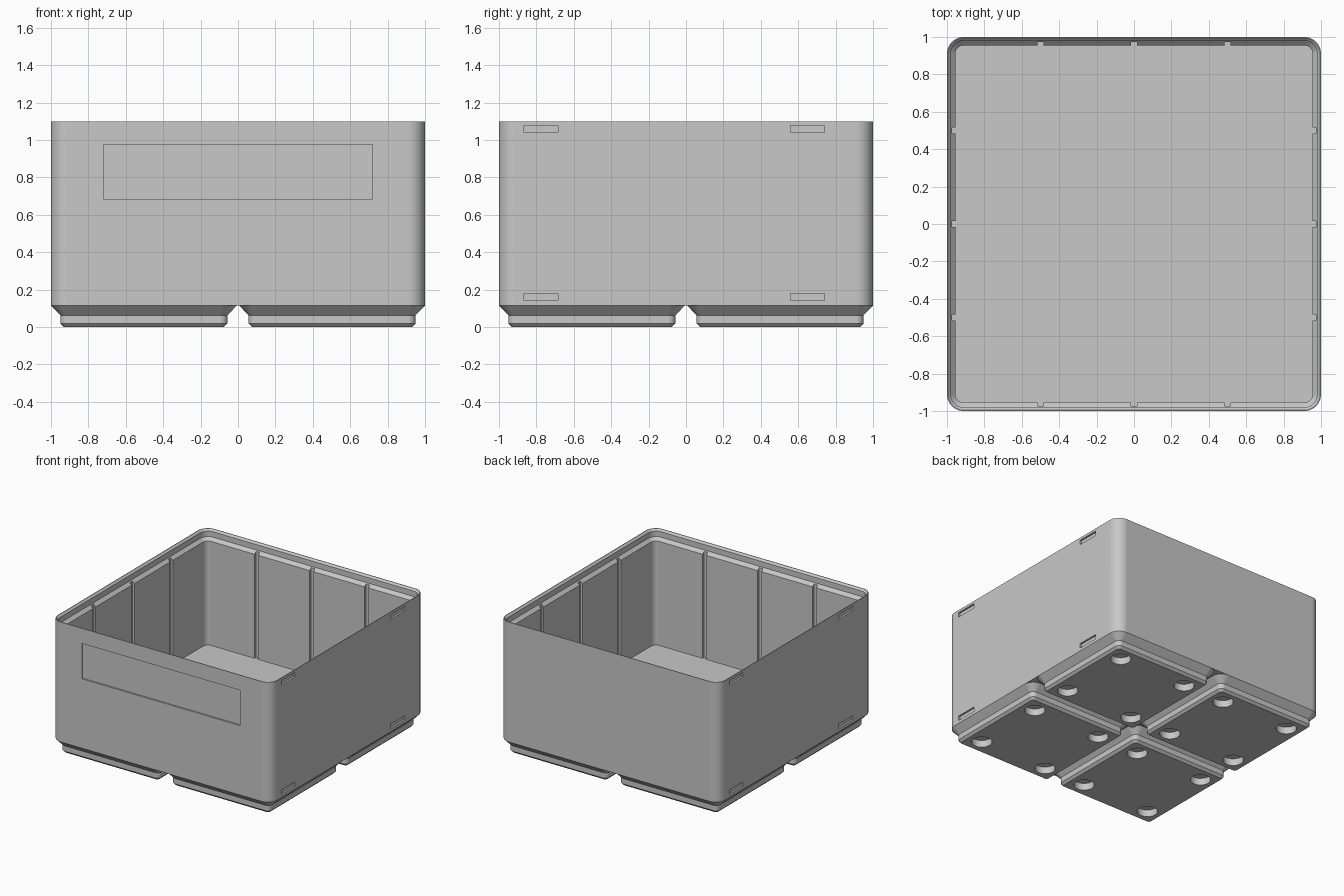
import bpy, bmesh, math
from mathutils import Matrix, Vector

cube = bpy.data.objects.get("Cube")
if cube:
    bpy.data.objects.remove(cube, do_unlink=True)

grey = bpy.data.materials.new("light_grey_plastic")
grey.use_nodes = True
colour = (0.58, 0.58, 0.58, 1)
grey.diffuse_color = colour
grey.node_tree.nodes["Principled BSDF"].inputs["Base Color"].default_value = colour

BASE, FLOOR, TOP = 0.115, 0.16, 1.10
WALL = 0.955          # inner wall half width
PITCH = 0.503         # foot centre distance from the middle
SEGMENTS = 10


def make_object(name, bm):
    bmesh.ops.recalc_face_normals(bm, faces=bm.faces)
    mesh = bpy.data.meshes.new(name)
    bm.to_mesh(mesh)
    bm.free()
    mesh.materials.append(grey)
    ob = bpy.data.objects.new(name, mesh)
    bpy.context.collection.objects.link(ob)
    return ob


def loft(name, rings):
    """Skin rounded squares given as (half width, corner radius, z)."""
    bm = bmesh.new()
    loops = []
    for half, radius, z in rings:
        loop = []
        for corner in range(4):
            mid = math.pi / 4 + corner * math.pi / 2
            cx = math.copysign(half - radius, math.cos(mid))
            cy = math.copysign(half - radius, math.sin(mid))
            for i in range(SEGMENTS + 1):
                a = (corner + i / SEGMENTS) * math.pi / 2
                loop.append(bm.verts.new((cx + radius * math.cos(a), cy + radius * math.sin(a), z)))
        loops.append(loop)
    for low, high in zip(loops, loops[1:]):
        for i in range(len(low)):
            j = (i + 1) % len(low)
            bm.faces.new((low[i], low[j], high[j], high[i]))
    bm.faces.new(loops[0][::-1])
    bm.faces.new(loops[-1])
    return make_object(name, bm)


def add_box(bm, low, high, turn=0.0):
    low, high = Vector(low), Vector(high)
    size = high - low
    bmesh.ops.create_cube(bm, size=1, matrix=Matrix.Rotation(turn, 4, "Z")
                          @ Matrix.Translation((low + high) / 2) @ Matrix.Diagonal((*size, 1)))


def cut(ob, bm):
    """Subtract the cutter mesh, then drop the cutter."""
    cutter = make_object("cutter", bm)
    cutter.hide_render = True
    mod = ob.modifiers.new("cut", "BOOLEAN")
    mod.operation, mod.solver, mod.object = "DIFFERENCE", "EXACT", cutter
    bpy.context.view_layer.objects.active = ob
    bpy.ops.object.modifier_apply(modifier=mod.name)
    bpy.data.objects.remove(cutter, do_unlink=True)


def finish(ob):
    bpy.ops.object.select_all(action="DESELECT")
    ob.select_set(True)
    bpy.context.view_layer.objects.active = ob
    bpy.ops.object.shade_smooth_by_angle(angle=math.radians(25))
    ob.modifiers.new("even_shading", "WEIGHTED_NORMAL").keep_sharp = True


# Open bin: outer wall, stepped stacking lip, inner wall and floor
body = loft("bin_body", [
    (1.0, 0.09, BASE), (1.0, 0.09, TOP), (0.995, 0.085, TOP),
    (0.98, 0.07, 1.085), (0.98, 0.07, 1.04), (WALL, 0.045, 1.015), (WALL, 0.045, FLOOR)])

cutters = bmesh.new()
# Divider grooves down all four inner walls
for side in range(4):
    for x in (-0.5, 0, 0.5):
        add_box(cutters, (x - 0.017, 0.91, FLOOR + 0.0005), (x + 0.017, 0.973, 1.06), side * math.pi / 2)
# Clip slots in the two side walls
for turn in (0, math.pi):
    for y in (-0.775, 0.65):
        for z in (0.16, 1.059):
            add_box(cutters, (0.985, y - 0.09, z - 0.019), (1.05, y + 0.09, z + 0.019), turn)
# Shallow label recess on the front
add_box(cutters, (-0.72, -1.05, 0.685), (0.72, -0.988, 0.975))
cut(body, cutters)
finish(body)

# Four stepped feet, each with four round magnet pockets
for sx, xname in ((-1, "right"), (1, "left")):
    for sy, yname in ((-1, "front"), (1, "back")):
        foot = loft(f"foot_{yname}_{xname}", [
            (0.427, 0.02, 0), (0.446, 0.039, 0.019), (0.446, 0.039, 0.063), (0.497, 0.09, BASE)])
        pockets = bmesh.new()
        for px in (-0.311, 0.311):
            for py in (-0.311, 0.311):
                bmesh.ops.create_cone(pockets, cap_ends=True, segments=32, radius1=0.077, radius2=0.077,
                                      depth=0.114, matrix=Matrix.Translation((px, py, 0)))
        cut(foot, pockets)
        foot.location = (sx * PITCH, sy * PITCH, 0)
        finish(foot)
